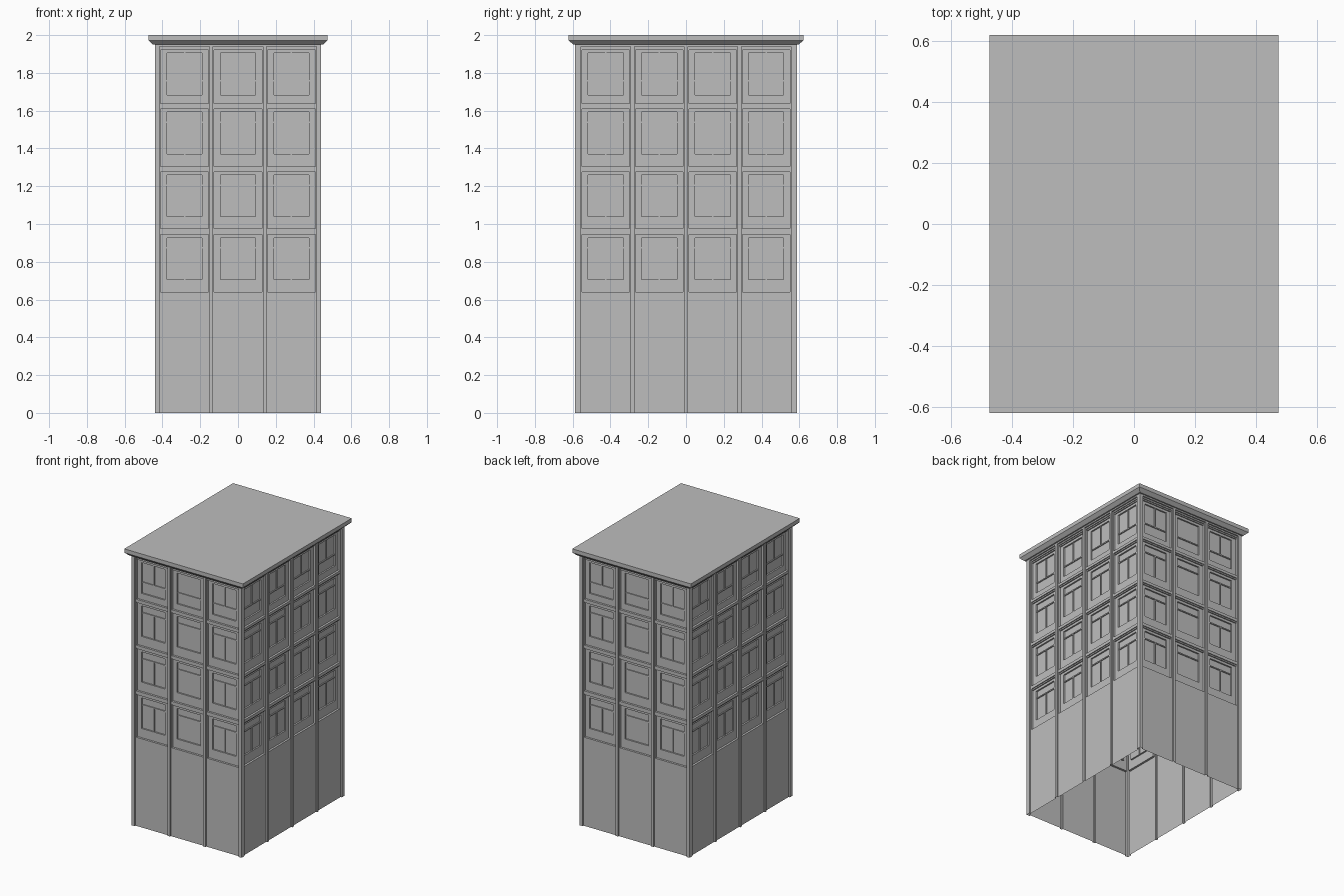
import bpy, bmesh
from mathutils import Matrix

cube = bpy.data.objects.get("Cube")
if cube:
    bpy.data.objects.remove(cube, do_unlink=True)

GREY = (0.515, 0.515, 0.515, 1)
mat = bpy.data.materials.new("stone grey")
mat.use_nodes = True
mat.diffuse_color = GREY
mat.node_tree.nodes["Principled BSDF"].inputs["Base Color"].default_value = GREY

HALF_X, HALF_Y, WALL_TOP = 0.44, 0.587, 1.95
SPACING = 0.283
FLOORS = [(0.64, 0.953), (0.975, 1.285), (1.305, 1.618), (1.637, 1.93)]
# Recess depths behind the pier faces
PANEL, LINTEL, BAY, BAR, PANE = 0.01, 0.017, 0.025, 0.029, 0.036


def finish(name, bm):
    bmesh.ops.remove_doubles(bm, verts=bm.verts, dist=1e-5)
    mesh = bpy.data.meshes.new(name)
    bm.to_mesh(mesh)
    bm.free()
    mesh.materials.append(mat)
    obj = bpy.data.objects.new(name, mesh)
    bpy.context.collection.objects.link(obj)
    return obj


def window_rects(u, low, high, top_floor, split):
    """Nested rectangles (u0, u1, z0, z1, depth); later ones win."""
    w, b = 0.093, 0.004
    z0, z1 = low + (0.045 if top_floor else 0.066), high - 0.026
    rail = z0 + 0.077 if top_floor else z1 - 0.053
    rects = [(u - 0.126, u + 0.126, low, high, BAY),
             (u - 0.126, u + 0.126, high - 0.009, high, LINTEL),
             (u - w, u + w, z0, z1, PANE),
             (u - w, u + w, rail - b, rail + b, BAR)]
    if split:
        bar = (rail, z1) if top_floor else (z0, rail)
        rects.append((u - b, u + b, *bar, BAR))
    return rects


def wall(name, half, offset, bays, angle, plain_middle):
    """A stepped relief sheet: piers, panels, bays and panes."""
    rects = [(-half, half, 0, WALL_TOP, 0)]
    for i in range(bays):
        u = (i - (bays - 1) / 2) * SPACING
        rects.append((u - 0.132, u + 0.132, 0, 1.94, PANEL))
        for f, (low, high) in enumerate(FLOORS):
            split = not (plain_middle and i == bays // 2)
            rects += window_rects(u, low, high, f == len(FLOORS) - 1, split)
    us = sorted({round(v, 4) for r in rects for v in r[:2]})
    zs = sorted({round(v, 4) for r in rects for v in r[2:4]})

    def depth(i, j):
        u, z = (us[i] + us[i + 1]) / 2, (zs[j] + zs[j + 1]) / 2
        return [r[4] for r in rects if r[0] < u < r[1] and r[2] < z < r[3]][-1]

    nu, nz = len(us) - 1, len(zs) - 1
    grid = [[depth(i, j) for j in range(nz)] for i in range(nu)]
    bm = bmesh.new()

    def quad(*pts):
        bm.faces.new([bm.verts.new((u, d - offset, z)) for u, d, z in pts])

    for i in range(nu):
        for j in range(nz):
            a, b, c, e, d = us[i], us[i + 1], zs[j], zs[j + 1], grid[i][j]
            quad((a, d, c), (b, d, c), (b, d, e), (a, d, e))
            # Reveals between neighbouring depths
            if i + 1 < nu and grid[i + 1][j] != d:
                n = grid[i + 1][j]
                quad((b, d, c), (b, n, c), (b, n, e), (b, d, e))
            if j + 1 < nz and grid[i][j + 1] != d:
                n = grid[i][j + 1]
                quad((a, d, e), (b, d, e), (b, n, e), (a, n, e))
    obj = finish(name, bm)
    obj.data.transform(Matrix.Rotation(angle, 4, "Z"))
    return obj


# Four facades
QUARTER = 1.5707963
wall("front_wall", HALF_X, HALF_Y, 3, 0, True)
wall("left_wall", HALF_Y, HALF_X, 4, QUARTER, False)
wall("back_wall", HALF_X, HALF_Y, 3, 2 * QUARTER, True)
wall("right_wall", HALF_Y, HALF_X, 4, -QUARTER, False)

# Cornice: rings lofted outwards and up, capped by the flat roof
bm = bmesh.new()
rings = []
for grow, z in [(0, 1.95), (0.01, 1.95), (0.034, 1.972), (0.034, 2.0)]:
    x, y = HALF_X + grow, HALF_Y + grow
    rings.append([bm.verts.new((sx * x, sy * y, z))
                  for sx, sy in ((-1, -1), (1, -1), (1, 1), (-1, 1))])
for lower, upper in zip(rings, rings[1:]):
    for k in range(4):
        n = (k + 1) % 4
        bm.faces.new((lower[k], lower[n], upper[n], upper[k]))
bm.faces.new(rings[-1])
finish("cornice_roof", bm)
